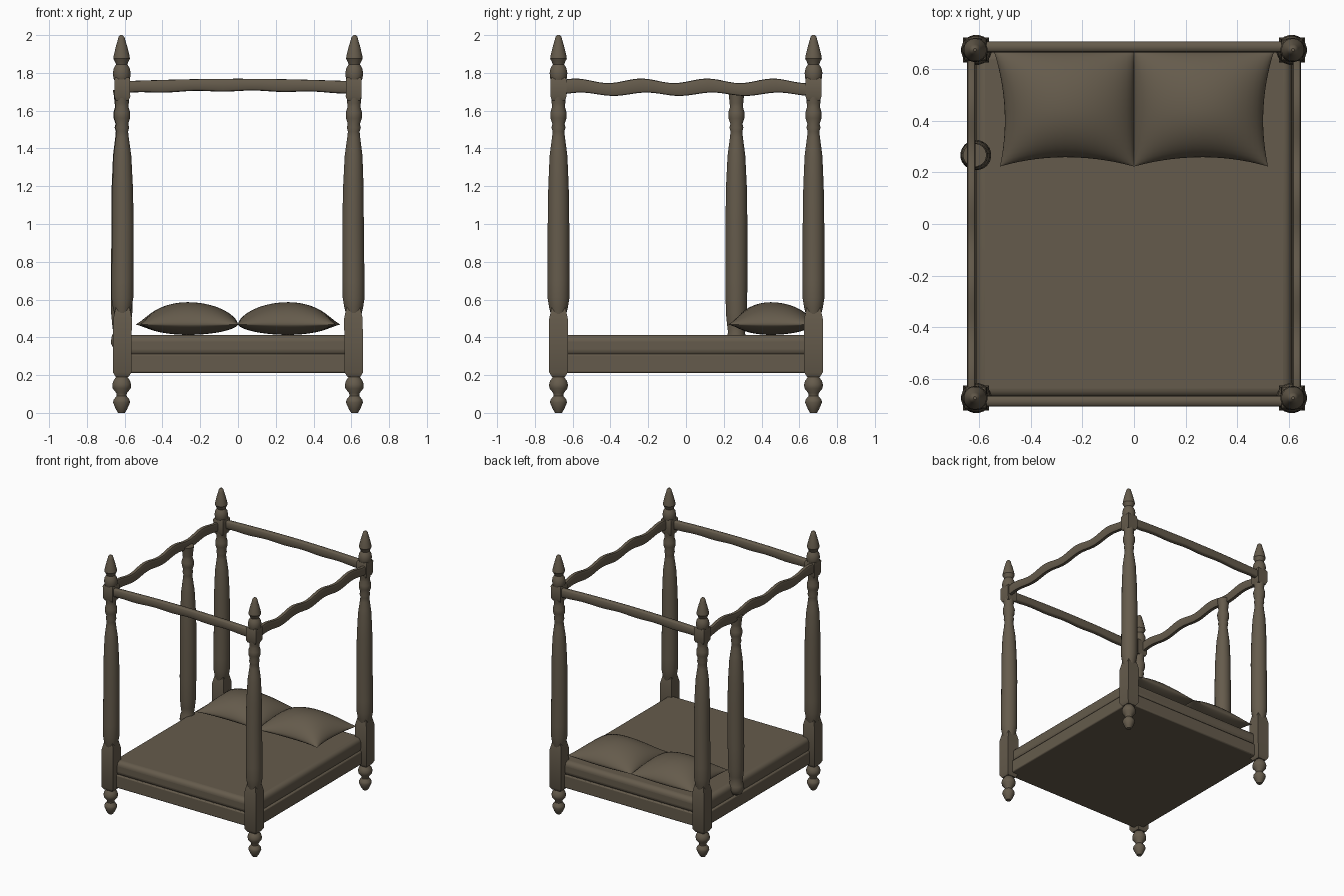
import bpy, bmesh, math

cube = bpy.data.objects.get("Cube")
if cube:
    bpy.data.objects.remove(cube, do_unlink=True)

wood = bpy.data.materials.new("dark brown")
colour = (0.13, 0.105, 0.072, 1)
wood.diffuse_color = colour
wood.use_nodes = True
bsdf = wood.node_tree.nodes["Principled BSDF"]
bsdf.inputs["Base Color"].default_value = colour
bsdf.inputs["Roughness"].default_value = 0.8


def finish(name, bm, bevel=0, segments=2, angle=35):
    """Turn a bmesh into a shaded, coloured object."""
    bmesh.ops.recalc_face_normals(bm, faces=bm.faces)
    mesh = bpy.data.meshes.new(name)
    bm.to_mesh(mesh)
    bm.free()
    mesh.materials.append(wood)
    obj = bpy.data.objects.new(name, mesh)
    bpy.context.collection.objects.link(obj)
    if bevel:
        mod = obj.modifiers.new("soft edges", 'BEVEL')
        mod.width, mod.segments = bevel, segments
    bpy.ops.object.select_all(action='DESELECT')
    obj.select_set(True)
    bpy.context.view_layer.objects.active = obj
    bpy.ops.object.shade_smooth_by_angle(angle=math.radians(angle))
    return obj


def loft(bm, rings):
    """Skin a list of equal-length rings and cap both ends."""
    loops = [[bm.verts.new(p) for p in ring] for ring in rings]
    n = len(loops[0])
    for a, b in zip(loops, loops[1:]):
        for i in range(n):
            j = (i + 1) % n
            bm.faces.new((a[i], a[j], b[j], b[i]))
    bm.faces.new(loops[0][::-1])
    bm.faces.new(loops[-1])


def turn(bm, profile, x, y, sides=20):
    """Lathe (radius, height) pairs; posts lean outwards slightly."""
    grow = 1 / math.cos(math.pi / sides)
    rings = []
    for r, z in profile:
        cx = x + math.copysign(0.008 * (z - 1), x)
        rings.append([(cx + r * grow * math.cos(t), y + r * grow * math.sin(t), z)
                      for t in (math.tau * (i + 0.5) / sides for i in range(sides))])
    loft(bm, rings)


def box(name, size, centre, bevel, segments=2):
    bm = bmesh.new()
    bmesh.ops.create_cube(bm, size=1)
    bmesh.ops.scale(bm, vec=size, verts=bm.verts)
    bmesh.ops.translate(bm, vec=centre, verts=bm.verts)
    return finish(name, bm, bevel, segments)


def rail(name, start, end, half_width, wave):
    """Hand-carved rail whose height follows wave(t)."""
    along_x = start[1] == end[1]
    rings = []
    for i in range(49):
        t = i / 48
        x = start[0] + (end[0] - start[0]) * t
        y = start[1] + (end[1] - start[1]) * t
        top, low = wave(t)
        ring = []
        for k in range(12):
            a = math.tau * k / 12
            s, c = math.sin(a), math.cos(a)
            w = half_width * math.copysign(abs(c) ** 0.5, c)
            z = (top + low) / 2 + (top - low) / 2 * math.copysign(abs(s) ** 0.5, s)
            ring.append((x, y + w, z) if along_x else (x + w, y, z))
        rings.append(ring)
    bm = bmesh.new()
    loft(bm, rings)
    finish(name, bm, angle=50)


# Turned profiles
foot = [(.018, 0), (.03, .02), (.045, .055), (.042, .07), (.026, .09), (.028, .105),
        (.048, .13), (.05, .15), (.044, .17), (.03, .19), (.034, .22)]
beads = [(.042, 1.4), (.034, 1.46), (.031, 1.49), (.037, 1.51), (.032, 1.53),
         (.042, 1.56), (.043, 1.59), (.034, 1.62), (.036, 1.64), (.04, 1.68)]
shaft = [(.036, .5), (.05, .56), (.058, .61), (.058, .7), (.057, 1.0), (.054, 1.2),
         (.047, 1.36)] + beads
finial = [(.03, 1.74), (.044, 1.77), (.047, 1.8), (.042, 1.825), (.03, 1.845),
          (.036, 1.86), (.044, 1.875), (.042, 1.89), (.03, 1.94), (.021, 1.97),
          (.016, 1.99), (.006, 2.0)]
lower_block = [(.034, .19), (.049, .215), (.049, .5), (.036, .56)]
upper_block = [(.034, 1.655), (.042, 1.675), (.042, 1.765), (.036, 1.775)]

# Four corner posts
for sx, side in ((-1, "right"), (1, "left")):
    for sy, end in ((-1, "front"), (1, "back")):
        bm = bmesh.new()
        for part in (foot, shaft, finial):
            turn(bm, part, sx * .609, sy * .675)
        for part in (lower_block, upper_block):
            turn(bm, part, sx * .607, sy * .675, 4)
        finish(f"{end}_{side}_post", bm)

# Extra post beside the pillows
bm = bmesh.new()
turn(bm, [(.015, .32), (.04, .335), (.056, .37), (.053, .4), (.044, .425), (.05, .47),
          (.056, .53), (.058, .7), (.058, 1.0), (.055, 1.2), (.047, 1.36)] + beads
     + [(.045, 1.71)], -.612, .267)
finish("side_post", bm)


# Canopy rails
def side_wave(t):
    s = math.sin(math.tau * (t * 3.9 - .02))
    return 1.758 + .012 * s, 1.687 + .009 * math.sin(math.tau * (t * 3.9 - .1))


def end_wave(t):
    bow = math.sin(math.pi * t)
    return 1.756 + .013 * bow, 1.692 + .012 * bow + .003 * math.sin(t * 25)


for s, side in ((-1, "right"), (1, "left")):
    rail(f"{side}_canopy_rail", (s * .631, -.68), (s * .631, .68), .017, side_wave)
for s, end in ((-1, "front"), (1, "back")):
    rail(f"{end}_canopy_rail", (-.615, s * .687), (.615, s * .687), .021, end_wave)

# Bed frame and mattress
box("bed_frame", (1.24, 1.36, .1), (0, 0, .262), .008)
box("mattress", (1.225, 1.345, .112), (0, 0, .357), .035, 5)


def pillow(name, sx):
    """Plump cushion with pinched corners and hollow edges."""
    n = 20
    bm = bmesh.new()
    for level, depth in ((1, .118), (-1, .055)):
        grid = []
        for i in range(n + 1):
            row = []
            for j in range(n + 1):
                # Sine spacing packs rows near the seam
                u = math.sin(math.pi * (i / n - .5))
                v = math.sin(math.pi * (j / n - .5))
                puff = ((1 - u * u) * (1 - v * v)) ** .6
                x = .266 + .266 * u
                if u > 0:
                    x -= .03 * u * (1 - v * v) - .012 * u * v
                y = .448 + .225 * v
                if v < 0:
                    y -= .036 * v * (1 - u * u)
                z = .468 + level * depth * puff
                row.append(bm.verts.new((sx * x, y, z)))
            grid.append(row)
        for i in range(n):
            for j in range(n):
                bm.faces.new((grid[i][j], grid[i + 1][j],
                              grid[i + 1][j + 1], grid[i][j + 1]))
    bmesh.ops.remove_doubles(bm, verts=bm.verts, dist=.0002)
    finish(name, bm, angle=60)


pillow("right_pillow", -1)
pillow("left_pillow", 1)
